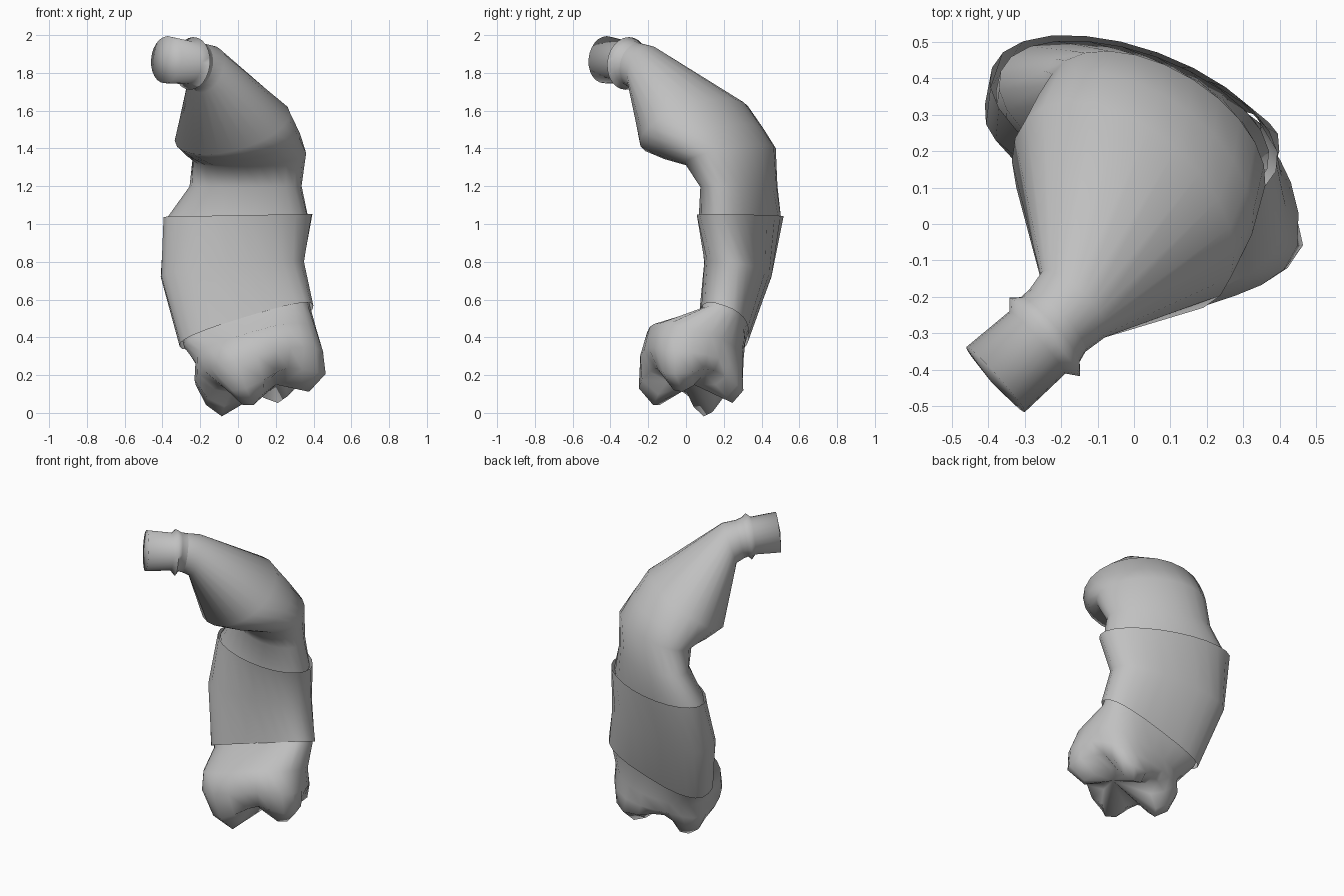
import bpy
from math import sin, cos, radians, tau, copysign
from mathutils import Vector, Euler

if "Cube" in bpy.data.objects:
    bpy.data.objects.remove(bpy.data.objects["Cube"])

SIDES = 24

grey = bpy.data.materials.new("warm_grey")
grey.use_nodes = True
grey.diffuse_color = (0.53, 0.53, 0.53, 1)
grey.node_tree.nodes["Principled BSDF"].inputs["Base Color"].default_value = (0.53, 0.53, 0.53, 1)


def soften(value, power):
    return copysign(abs(value) ** power, value)


def ring(center, turn, pitch, roll, wide, narrow, power=1.0, lobes=0.0):
    """Tilted oval; a power below one squares it, lobes pinch and lift it in four."""
    tilt = Euler((radians(pitch), radians(roll), radians(turn)), "XYZ")
    points = []
    for i in range(SIDES):
        a = tau * i / SIDES
        wave = lobes * cos(4 * a + 1.3)
        r = 1 + wave
        p = Vector((wide * r * soften(cos(a), power), narrow * r * soften(sin(a), power), -wave / 4))
        p.rotate(tilt)
        points.append(Vector(center) + p)
    return points


def loft(name, rings, start=None, end=None, angle=80):
    """Skin the rings from top to bottom, closing an end where a pole is given."""
    verts = [p for r in rings for p in r]
    faces = []
    for k in range(len(rings) - 1):
        for i in range(SIDES):
            j = (i + 1) % SIDES
            a, b = k * SIDES, (k + 1) * SIDES
            faces.append((a + i, b + i, b + j, a + j))
    last = (len(rings) - 1) * SIDES
    for pole, base, flip in ((start, 0, False), (end, last, True)):
        if pole is None:
            continue
        tip = len(verts)
        verts.append(Vector(pole))
        for i in range(SIDES):
            j = (i + 1) % SIDES
            faces.append((tip, base + j, base + i) if flip else (tip, base + i, base + j))
    mesh = bpy.data.meshes.new(name)
    mesh.from_pydata(verts, [], faces)
    mesh.materials.append(grey)
    obj = bpy.data.objects.new(name, mesh)
    bpy.context.collection.objects.link(obj)
    bpy.ops.object.select_all(action="DESELECT")
    obj.select_set(True)
    bpy.context.view_layer.objects.active = obj
    bpy.ops.object.shade_smooth_by_angle(angle=radians(angle))


# Round nozzle with a slightly domed tip and a raised collar
nozzle = [
    ring((-0.38, -0.427, 1.87), -48, 85, 0, 0.12, 0.125),
    ring((-0.265, -0.325, 1.855), -48, 85, 0, 0.115, 0.115),
    ring((-0.245, -0.31, 1.85), -48, 85, 0, 0.145, 0.14),
    ring((-0.23, -0.29, 1.85), -48, 82, 0, 0.12, 0.12),
    ring((-0.21, -0.265, 1.84), -48, 80, 0, 0.115, 0.12),
]
loft("nozzle", nozzle, start=(-0.39, -0.436, 1.871), angle=100)

# Bent upper body, continuing inside the sleeve
upper = [
    nozzle[-1],
    ring((-0.165, -0.22, 1.82), -46, 72, 0, 0.125, 0.13),
    ring((-0.03, 0.045, 1.515), -42, 34, 0, 0.36, 0.265),
    ring((0.02, 0.14, 1.43), -38, 25, 0, 0.355, 0.235),
    ring((0.06, 0.235, 1.36), -32, 17, 0, 0.335, 0.2),
    ring((0.04, 0.28, 1.2), -26, 2, 0, 0.32, 0.165),
    ring((0, 0.285, 1.04), -20, 0, 0, 0.39, 0.185),
    ring((-0.02, 0.275, 0.9), -14, 0, 0, 0.37, 0.16),
]
loft("upper_body", upper)

# Open sleeve around the middle
sleeve = [
    ring((0, 0.287, 1.045), -20, 0, -1, 0.415, 0.195),
    ring((-0.03, 0.275, 0.76), -8, -7, -6, 0.385, 0.17, 0.85),
    ring((0.045, 0.2, 0.46), 0, -20, -17, 0.37, 0.14, 0.75),
]
loft("middle_sleeve", sleeve)

# Lumpy lower end, pinched to a puckered centre
lower = [
    ring((0, 0.25, 0.65), -5, -12, -10, 0.355, 0.14, 0.85),
    ring((0.05, 0.195, 0.45), 0, -20, -17, 0.35, 0.13, 0.75),
    ring((0.095, 0.05, 0.355), 0, -17, -15, 0.33, 0.265, 0.85, 0.02),
    ring((0.11, 0.03, 0.25), 0, -12, -12, 0.345, 0.275, 0.85, 0.04),
    ring((0.14, 0.03, 0.155), 0, -6, -13, 0.3, 0.255, 0.9, 0.13),
    ring((0.13, 0.04, 0.105), 0, -3, -15, 0.2, 0.175, 1, 0.25),
]
loft("lower_lobes", lower, end=(0.2, 0.04, 0.15))
